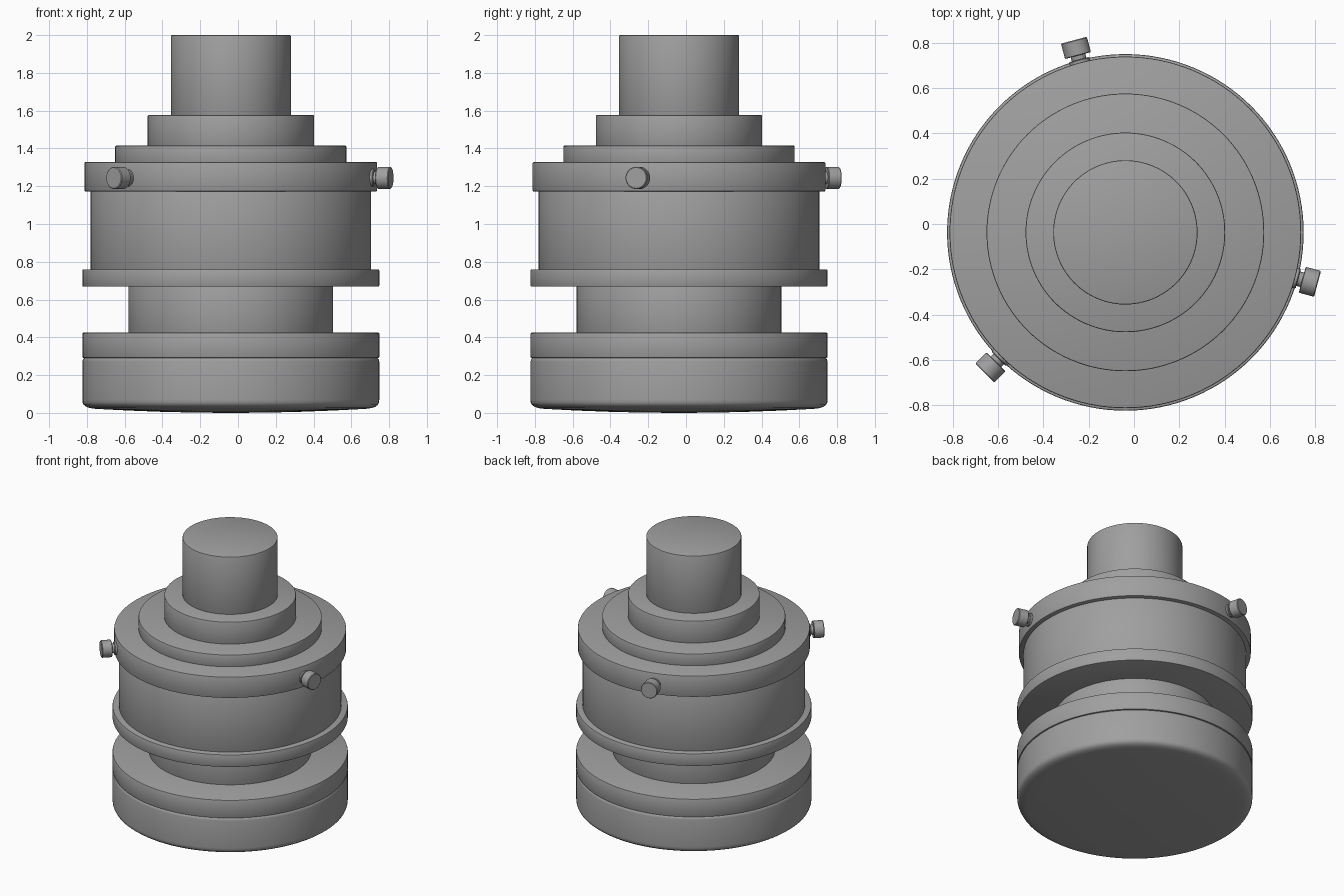
import bpy, math
from mathutils import Matrix, Vector

if "Cube" in bpy.data.objects:
    bpy.data.objects.remove(bpy.data.objects["Cube"])

AXIS = Vector((-0.038, -0.037, 0))   # the turned body sits slightly off the origin

# Dark grey metal
metal = bpy.data.materials.new("dark_metal")
metal.diffuse_color = (0.35, 0.35, 0.35, 1)
metal.use_nodes = True
metal.node_tree.nodes["Principled BSDF"].inputs["Base Color"].default_value = metal.diffuse_color


def lathe(name, profile, matrix, segments=128):
    """Revolve (radius, height) points, listed bottom to top, about local z."""
    verts, faces, rings = [], [], []
    for r, z in profile:
        if r == 0:
            rings.append([len(verts)])
            verts.append((0, 0, z))
        else:
            rings.append(list(range(len(verts), len(verts) + segments)))
            for i in range(segments):
                a = 2 * math.pi * i / segments
                verts.append((r * math.cos(a), r * math.sin(a), z))
    for low, up in zip(rings, rings[1:]):
        for i in range(segments):
            j = (i + 1) % segments
            if len(low) == 1:
                faces.append((low[0], up[j], up[i]))
            elif len(up) == 1:
                faces.append((low[i], low[j], up[0]))
            else:
                faces.append((low[i], low[j], up[j], up[i]))
    mesh = bpy.data.meshes.new(name)
    mesh.from_pydata(verts, [], faces)
    mesh.materials.append(metal)
    obj = bpy.data.objects.new(name, mesh)
    bpy.context.collection.objects.link(obj)
    obj.matrix_world = matrix
    bpy.ops.object.select_all(action='DESELECT')
    obj.select_set(True)
    bpy.context.view_layer.objects.active = obj
    bpy.ops.object.shade_smooth_by_angle(angle=math.radians(35))
    return obj


def disc(r, z0, z1, b=0.006):
    """Profile of a solid disc with softened rims."""
    return [(0, z0), (r - b, z0), (r - 0.3 * b, z0 + 0.3 * b), (r, z0 + b),
            (r, z1 - b), (r - 0.3 * b, z1 - 0.3 * b), (r - b, z1), (0, z1)]


body = Matrix.Translation(AXIS)

# Base with a shallow domed underside and rounded lower rim
dome = [(r, 0.022 * (r / 0.72) ** 2) for r in (0, 0.18, 0.36, 0.54, 0.66, 0.72)]
rim = [(0.747, 0.026), (0.766, 0.033), (0.779, 0.043), (0.785, 0.056), (0.786, 0.07)]
top = [(0.786, 0.272), (0.783, 0.283), (0.777, 0.290), (0.766, 0.293), (0, 0.293)]
lathe("base", dome + rim + top, body)

# Stacked turned parts: name, radius, bottom, top
for name, r, z0, z1 in (
        ("base_collar", 0.786, 0.291, 0.425),
        ("neck", 0.542, 0.40, 0.69),
        ("lower_flange", 0.786, 0.668, 0.76),
        ("drum", 0.743, 0.74, 1.19),
        ("upper_ring", 0.775, 1.172, 1.328),
        ("wide_step", 0.612, 1.31, 1.415),
        ("narrow_step", 0.440, 1.40, 1.577),
        ("stem", 0.318, 1.56, 2.0)):
    lathe(name, disc(r, z0, z1), body)

# Three thumb screws pointing outwards, 120 degrees apart
screw = [(0, 0.74), (0.046, 0.74), (0.046, 0.785), (0.042, 0.789), (0.033, 0.789),
         (0.033, 0.807), (0.056, 0.807), (0.059, 0.810), (0.059, 0.873),
         (0.055, 0.877), (0, 0.877)]
for n, deg in enumerate((-15, 105, 225), 1):
    turn = (Matrix.Translation(AXIS + Vector((0, 0, 1.244)))
            @ Matrix.Rotation(math.radians(deg), 4, 'Z')
            @ Matrix.Rotation(math.radians(90), 4, 'Y'))
    lathe(f"thumb_screw_{n}", screw, turn, 40)
